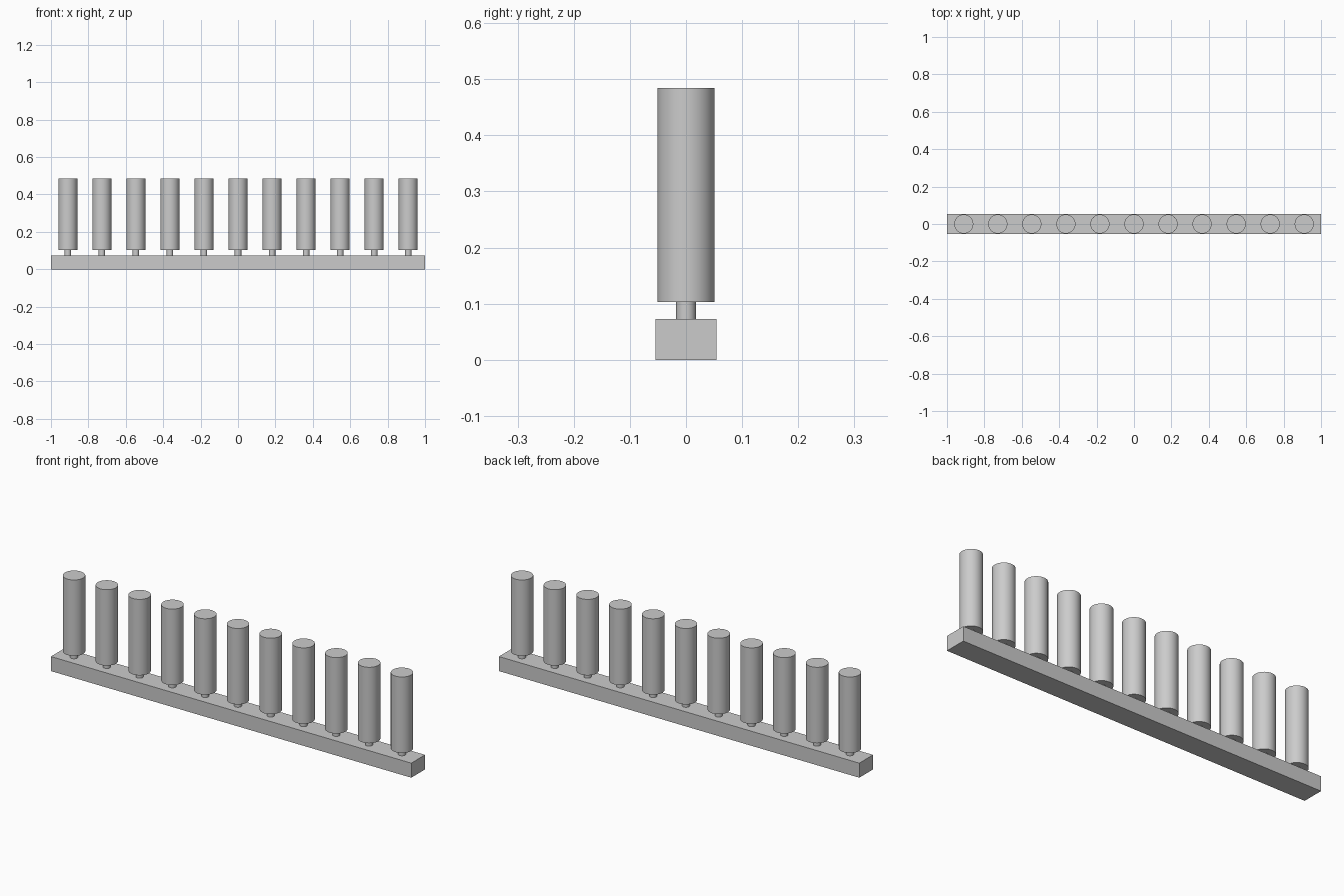
import bpy
import math

if "Cube" in bpy.data.objects:
    bpy.data.objects.remove(bpy.data.objects["Cube"])

# Single plain grey
grey = bpy.data.materials.new("light_grey")
grey.use_nodes = True
colour = (0.6, 0.6, 0.6, 1)
grey.diffuse_color = colour
grey.node_tree.nodes["Principled BSDF"].inputs["Base Color"].default_value = colour

BASE_TOP, STEM_TOP, ROLLER_TOP = 0.073, 0.103, 0.484
COUNT, SPACING = 11, 0.182


def cylinder(name, x, radius, bottom, top):
    bpy.ops.mesh.primitive_cylinder_add(
        vertices=64, radius=radius, depth=top - bottom,
        location=(x, 0, (bottom + top) / 2))
    obj = bpy.context.object
    obj.name = name
    obj.data.materials.append(grey)
    bpy.ops.object.shade_smooth_by_angle(angle=math.radians(30))


# Long base bar
bpy.ops.mesh.primitive_cube_add(size=1, location=(0, 0, BASE_TOP / 2))
base = bpy.context.object
base.name = "base_bar"
base.scale = (2, 0.109, BASE_TOP)
bpy.ops.object.transform_apply(location=False, rotation=False, scale=True)
base.data.materials.append(grey)

# Row of upright rollers on thin stems
for i in range(COUNT):
    x = (i - (COUNT - 1) / 2) * SPACING
    cylinder(f"stem_{i + 1}", x, 0.0175, BASE_TOP, STEM_TOP)
    cylinder(f"roller_{i + 1}", x, 0.051, STEM_TOP, ROLLER_TOP)
